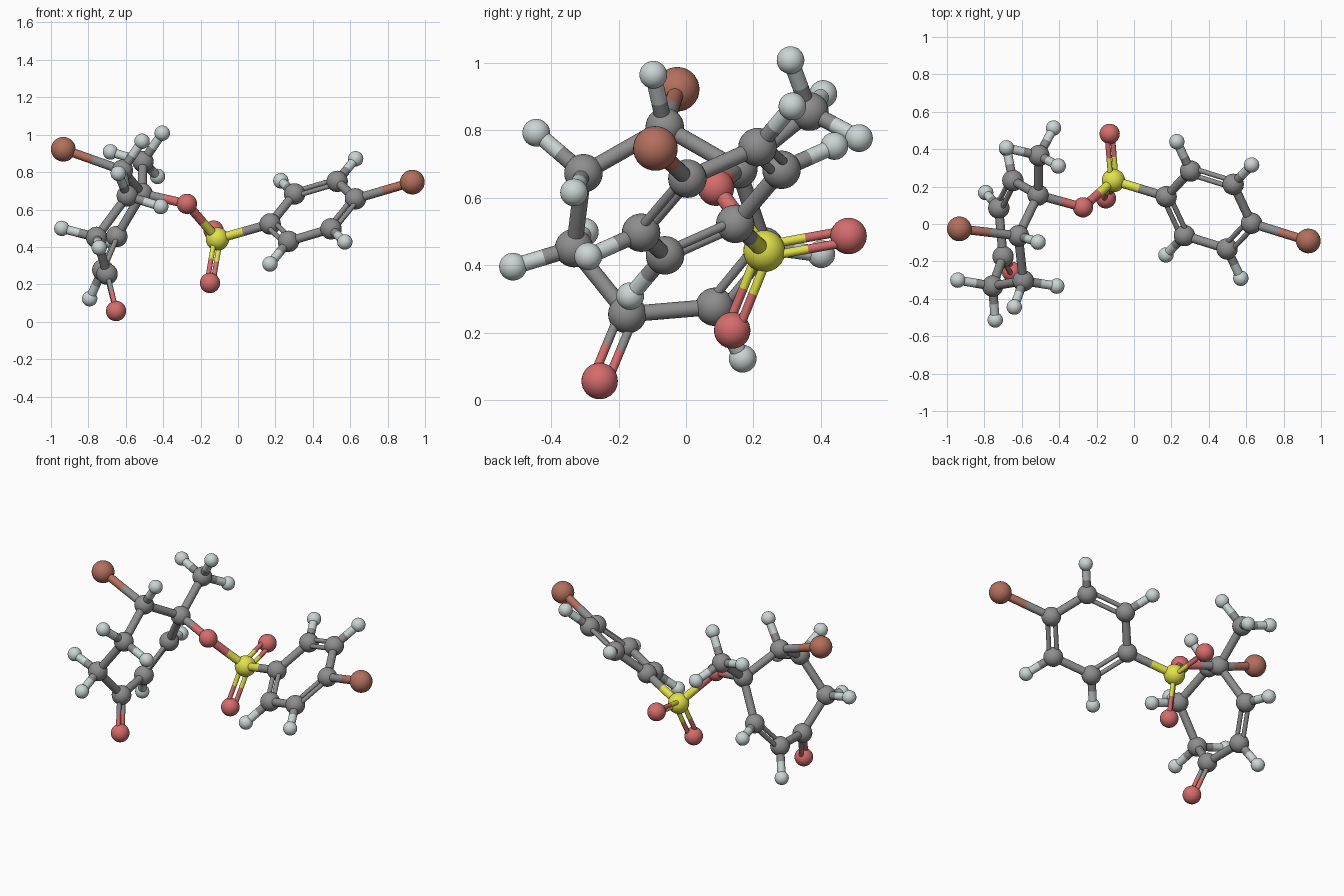
import bpy, bmesh, math
from mathutils import Vector

if "Cube" in bpy.data.objects:
    bpy.data.objects.remove(bpy.data.objects["Cube"])

# element: (plain name, ball radius, colour)
KIND = {
    "C": ("carbon", 0.057, (0.27, 0.27, 0.27, 1)),
    "H": ("hydrogen", 0.041, (0.60, 0.66, 0.66, 1)),
    "O": ("oxygen", 0.054, (0.66, 0.15, 0.15, 1)),
    "S": ("sulfur", 0.062, (0.76, 0.76, 0.07, 1)),
    "B": ("bromine", 0.066, (0.45, 0.16, 0.11, 1)),
}
SINGLE_R, DOUBLE_R, DOUBLE_OFF = 0.024, 0.0135, 0.022

# atom centres; the first letter is the element
A = {
    "S": (-.11, .232, .442), "O1": (-.273, .089, .630),
    "O2": (-.13, .482, .487), "O3": (-.15, .137, .207),
    "Ca": (-.513, .155, .685), "Cme": (-.508, .366, .856),
    "Hm1": (-.405, .31, 1.008), "Hm2": (-.43, .513, .777), "Hm3": (-.682, .407, .908),
    "Cb": (-.618, -.063, .81), "Hb": (-.513, -.097, .965), "B1": (-.934, -.026, .922),
    "Cc": (-.592, -.304, .673), "Hc1": (-.64, -.444, .793), "Hc2": (-.413, -.332, .616),
    "Cd": (-.756, -.332, .451), "Hd1": (-.942, -.30, .499), "Hd2": (-.742, -.513, .396),
    "Ce": (-.70, -.174, .255), "O4": (-.652, -.256, .057),
    "Cf": (-.723, .085, .277), "Hf": (-.793, .168, .123),
    "Cg": (-.648, .232, .456), "Hg": (-.68, .401, .433),
}
A = {k: Vector(v) for k, v in A.items()}

# single bonds, then double bonds with the neighbour that sets their plane
single = [p.split("-") for p in (
    "S-O1 O1-Ca Ca-Cme Cme-Hm1 Cme-Hm2 Cme-Hm3 Ca-Cb Cb-Hb Cb-B1 Cb-Cc Cc-Hc1 Cc-Hc2 "
    "Cc-Cd Cd-Hd1 Cd-Hd2 Cd-Ce Ce-Cf Cf-Hf Cg-Hg Cg-Ca S-C0").split()]
double = [p.split("-") for p in "S-O2-O1 S-O3-O1 Ce-O4-Cf Cf-Cg-Ca".split()]

# flat six-sided ring, with hydrogens on four corners and a bromine on the far one
centre = Vector((.40, .075, .59))
u = Vector((.918, -.286, .27)).normalized()
v = Vector((.073, .804, .589))
v = (v - u * v.dot(u)).normalized()
for i in range(6):
    t = math.pi - i * math.pi / 3
    d = u * math.cos(t) + v * math.sin(t)
    A[f"C{i}"] = centre + d * 0.248
    if i == 3:
        A["B2"] = centre + d * 0.579
        single.append(("C3", "B2"))
    elif i:
        A[f"H{i}"] = centre + d * 0.435
        single.append((f"C{i}", f"H{i}"))
    pair = (f"C{i}", f"C{(i + 1) % 6}")
    if i % 2:
        double.append(pair + (f"C{(i + 2) % 6}",))
    else:
        single.append(pair)

balls = {k: bmesh.new() for k in KIND}
rods = {k: bmesh.new() for k in KIND}


def add_rod(kind, p, q, r):
    """Open tube from p to q."""
    d = q - p
    m = d.to_track_quat("Z", "Y").to_matrix().to_4x4()
    m.translation = (p + q) / 2
    bmesh.ops.create_cone(rods[kind], cap_ends=False, segments=20, radius1=r,
                          radius2=r, depth=d.length, matrix=m)


def add_bond(a, b, off, r):
    """Bond coloured half and half when its two elements differ."""
    p, q = A[a] + off, A[b] + off
    if a[0] == b[0]:
        add_rod(a[0], p, q, r)
    else:
        add_rod(a[0], p, (p + q) / 2, r)
        add_rod(b[0], (p + q) / 2, q, r)


def finish(bm, name, mat):
    for f in bm.faces:
        f.smooth = True
    me = bpy.data.meshes.new(name)
    bm.to_mesh(me)
    bm.free()
    me.materials.append(mat)
    bpy.context.collection.objects.link(bpy.data.objects.new(name, me))


# balls
for key, pos in A.items():
    s = bmesh.ops.create_uvsphere(balls[key[0]], u_segments=32, v_segments=16,
                                  radius=KIND[key[0]][1])
    bmesh.ops.translate(balls[key[0]], verts=s["verts"], vec=pos)

# rods
for a, b in single:
    add_bond(a, b, Vector(), SINGLE_R)
for a, b, n in double:
    axis = (A[b] - A[a]).normalized()
    side = A[n] - A[a]
    side = (side - axis * side.dot(axis)).normalized() * DOUBLE_OFF
    for sign in (1, -1):
        add_bond(a, b, side * sign, DOUBLE_R)

# one ball object and one rod object per element
for k, (name, _, col) in KIND.items():
    mat = bpy.data.materials.new(name + "_colour")
    mat.diffuse_color = col
    mat.use_nodes = True
    mat.node_tree.nodes["Principled BSDF"].inputs["Base Color"].default_value = mat.diffuse_color
    finish(balls[k], name + "_atoms", mat)
    finish(rods[k], name + "_bond_rods", mat)
